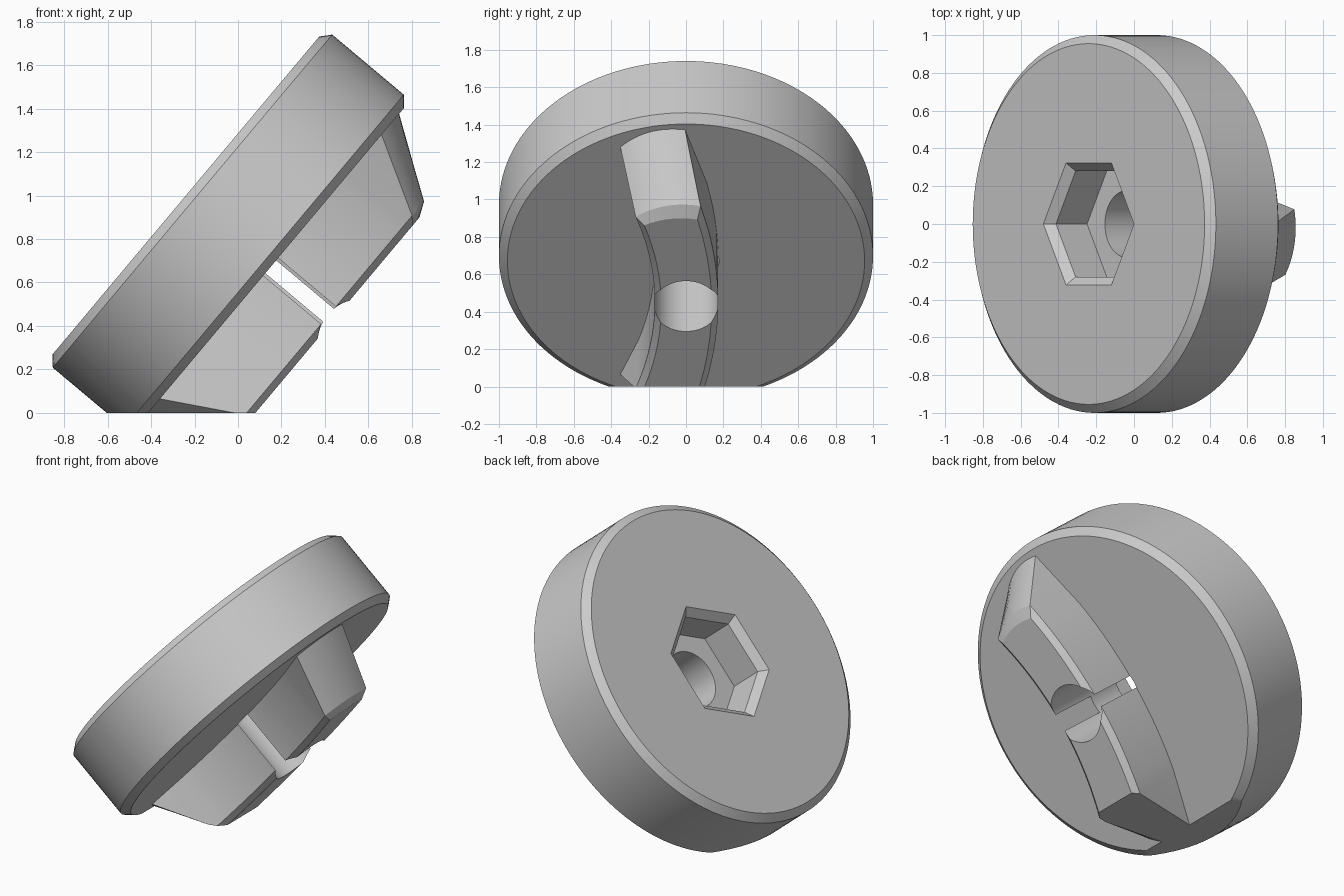
import bpy, bmesh, math
from mathutils import Matrix, Vector

if "Cube" in bpy.data.objects:
    bpy.data.objects.remove(bpy.data.objects["Cube"])

grey = bpy.data.materials.new("plain_grey")
grey.diffuse_color = (0.6, 0.6, 0.6, 1)
grey.use_nodes = True
grey.node_tree.nodes["Principled BSDF"].inputs["Base Color"].default_value = grey.diffuse_color

# Tilted frame: u runs up the disc, depth runs down its axis
tilt = math.radians(50)
frame = (Matrix.Translation((-0.24, 0, 1.0))
         @ Matrix.Rotation(-tilt, 4, 'Y'))


def loft(name, rings):
    """Closed solid through rings of (u, y) points at given depths."""
    bm = bmesh.new()
    loops = [[bm.verts.new(frame @ Vector((u, y, -d))) for u, y in pts]
             for d, pts in rings]
    n = len(loops[0])
    for a, b in zip(loops, loops[1:]):
        for i in range(n):
            j = (i + 1) % n
            bm.faces.new((a[i], a[j], b[j], b[i]))
    bm.faces.new(loops[0])
    bm.faces.new(loops[-1][::-1])
    bmesh.ops.recalc_face_normals(bm, faces=bm.faces)
    me = bpy.data.meshes.new(name)
    bm.to_mesh(me)
    bm.free()
    me.materials.append(grey)
    ob = bpy.data.objects.new(name, me)
    bpy.context.collection.objects.link(ob)
    return ob


def ngon(r, n):
    return [(r * math.cos(math.tau * i / n), r * math.sin(math.tau * i / n))
            for i in range(n)]


def tenon_outline(inset, ul, ur, bulge):
    """Curved bar with bulged ends; ul and ur are the corner distances."""
    def left(u):
        return -0.167 + inset - (1.8 - math.sqrt(1.8 ** 2 - u * u))

    def right(u):
        return 0.172 - inset - (2.45 - math.sqrt(2.45 ** 2 - u * u))

    a, b = Vector((ul, left(ul))), Vector((ur, right(ur)))
    across = (b - a).normalized()
    out = Vector((across.y, -across.x))
    end = [a.lerp(b, t / 12) + out * bulge * 4 * (t / 12) * (1 - t / 12)
           for t in range(13)]
    # Side points keep the same u at every depth, so the walls stay straight
    steps = [0.55 * (1 - i / 10) for i in range(21)]
    pts = [(p.x, p.y) for p in end]
    pts += [(u, right(u)) for u in steps]
    pts += [(-p.x, p.y) for p in reversed(end)]
    pts += [(-u, left(u)) for u in steps]
    return pts


def boolean(ob, cutter, op):
    m = ob.modifiers.new(op.lower(), 'BOOLEAN')
    m.object, m.operation, m.solver = cutter, op, 'EXACT'
    bpy.context.view_layer.objects.active = ob
    bpy.ops.object.modifier_apply(modifier=m.name)
    bpy.data.objects.remove(cutter)


# Chamfered disc
body = loft("disc_with_tenon", [(0, ngon(0.955, 128)), (0.04, ngon(1, 128)),
                                (0.47, ngon(1, 128)), (0.51, ngon(0.955, 128))])

# Curved tenon with sloped ends and chamfered tip
base = tenon_outline(0, 0.793, 0.914, 0.048)
tenon = loft("tenon", [(0.45, base), (0.51, base),
                       (0.857, tenon_outline(0, 0.598, 0.673, 0.04)),
                       (0.888, tenon_outline(0.035, 0.565, 0.605, 0.025))])
boolean(body, tenon, 'UNION')

# Hexagonal socket with chamfered mouth
socket = loft("socket_cutter", [(-0.045, ngon(0.423, 6)), (0.045, ngon(0.323, 6)),
                                (0.26, ngon(0.323, 6))])
boolean(body, socket, 'DIFFERENCE')

# Through hole, which breaks out of both tenon sides
hole = loft("hole_cutter", [(0.2, ngon(0.176, 64)), (1.0, ngon(0.176, 64))])
boolean(body, hole, 'DIFFERENCE')

# Flat foot at ground level
bm = bmesh.new()
bm.from_mesh(body.data)
bmesh.ops.remove_doubles(bm, verts=bm.verts, dist=1e-5)
cut = bmesh.ops.bisect_plane(bm, geom=bm.verts[:] + bm.edges[:] + bm.faces[:],
                             dist=1e-6, plane_co=(0, 0, 0), plane_no=(0, 0, 1),
                             clear_inner=True)
rim = [e for e in cut["geom_cut"] if isinstance(e, bmesh.types.BMEdge)]
bmesh.ops.triangle_fill(bm, use_beauty=True, edges=rim, normal=(0, 0, -1))
bmesh.ops.recalc_face_normals(bm, faces=bm.faces)
bm.to_mesh(body.data)
bm.free()

bpy.ops.object.select_all(action='DESELECT')
body.select_set(True)
bpy.context.view_layer.objects.active = body
bpy.ops.object.shade_smooth_by_angle(angle=math.radians(22))
